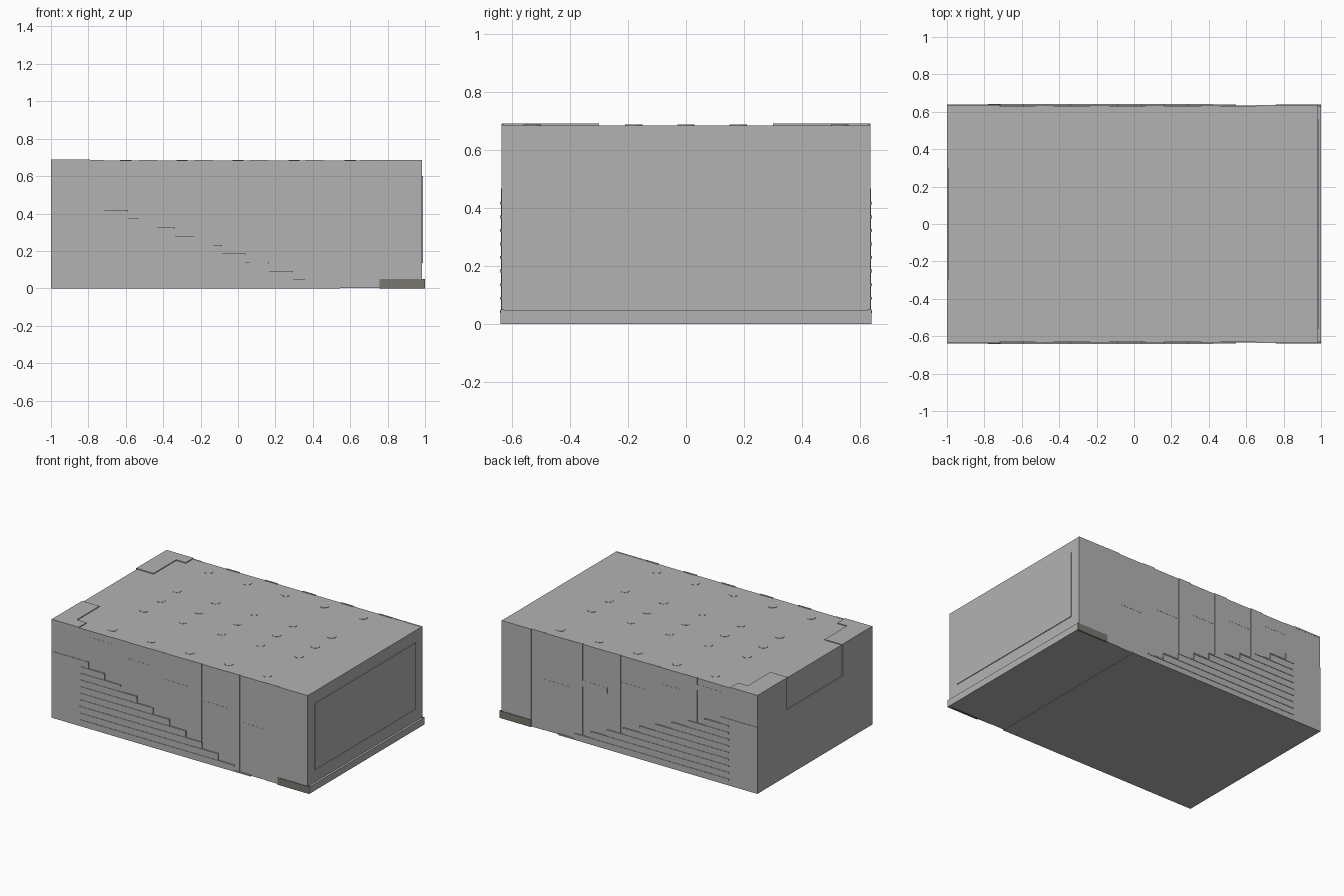
import bpy, bmesh

if "Cube" in bpy.data.objects:
    bpy.data.objects.remove(bpy.data.objects["Cube"])

def material(name, c):
    m = bpy.data.materials.new(name)
    m.diffuse_color = (*c, 1)
    m.use_nodes = True
    m.node_tree.nodes["Principled BSDF"].inputs["Base Color"].default_value = m.diffuse_color
    return m

GREY = material("wall grey", (0.45, 0.45, 0.45))
BROWN = material("plinth warm grey", (0.19, 0.185, 0.16))

def finish(name, bm, mat):
    bmesh.ops.recalc_face_normals(bm, faces=bm.faces)
    me = bpy.data.meshes.new(name)
    bm.to_mesh(me)
    bm.free()
    me.materials.append(mat)
    ob = bpy.data.objects.new(name, me)
    bpy.context.collection.objects.link(ob)
    return ob

def add_box(bm, x0, x1, y0, y1, z0, z1):
    vs = bmesh.ops.create_cube(bm, size=1)["verts"]
    for v in vs:
        v.co.x = x1 if v.co.x > 0 else x0
        v.co.y = y1 if v.co.y > 0 else y0
        v.co.z = z1 if v.co.z > 0 else z0

def boxes(name, items, mat=GREY):
    bm = bmesh.new()
    for b in items:
        add_box(bm, *b)
    return finish(name, bm, mat)

# Main block and base
boxes("main_block", [(-0.995, 0.985, -0.632, 0.632, 0.003, 0.684)])
boxes("base_plate", [(-0.996, 0.54, -0.632, 0.632, 0.0, 0.02)])

# Right end panel and low ledge
boxes("end_panel", [(0.98, 0.99, -0.56, 0.56, 0.135, 0.6)])
boxes("end_ledge", [(0.98, 1.0, -0.638, 0.638, 0.0, 0.048)])
# Left end band below the stair line
boxes("left_band", [(-1.0, -0.99, -0.638, 0.638, 0.0, 0.466)])

STEP, RISE = 0.126, 0.0466
for side, s in (("front", -1), ("back", 1)):
    def wall(x0, x1, z0, z1, out, base=0.625):
        ya, yb = sorted((s * base, s * out))
        return (x0, x1, ya, yb, z0, z1)

    # Wall pillars between the windows, end pier
    px = [-0.53 + 0.296 * i for i in range(5)]
    boxes(side + "_pillars", [wall(x, x + 0.1, 0.003, 0.687, 0.635) for x in px])
    boxes(side + "_pier", [wall(0.756, 0.985, 0.003, 0.685, 0.636)])
    boxes(side + "_corner_wall", [wall(-0.997, -0.72, 0.4, 0.685, 0.635)])

    # Window slits stepping down with the stair
    boxes(side + "_windows", [wall(-0.72 + 0.296 * i, -0.53 + 0.296 * i,
                                   0.6 - 0.07 * i, 0.64 - 0.07 * i, 0.633)
                              for i in range(5)])

    # Stepped seating flank with projecting treads
    steps, treads = [wall(-1.0, -0.715, 0.0, 0.466, 0.638)], []
    for i in range(1, 10):
        z, x = 0.466 - RISE * i, -0.715 + STEP * i
        steps.append(wall(-0.72, x, z - RISE, z, 0.638))
        treads.append(wall(-0.78, x, z - 0.009, z, 0.641))
    steps.append(wall(-0.72, 0.545, 0.0, 0.01, 0.638))
    boxes(side + "_steps", steps)
    boxes(side + "_treads", treads)

    # Plinth at the right end
    boxes(side + "_plinth", [wall(0.756, 0.9995, 0.0, 0.05, 0.64)], BROWN)

    # Raised L-shaped roof corner and its wall return
    boxes(side + "_roof_corner", [wall(-1.0, -0.865, 0.68, 0.69, 0.636, 0.3),
                                  wall(-0.87, -0.79, 0.68, 0.69, 0.636, 0.55)])
    boxes(side + "_corner_return", [wall(-1.0, -0.99, 0.466, 0.69, 0.636, 0.31)])

# Shallow round roof caps
bm = bmesh.new()
for x in (-0.6, -0.3, 0.0, 0.3, 0.6):
    for y in (-0.53, -0.18, 0.0, 0.18, 0.53):
        vs = bmesh.ops.create_cone(bm, cap_ends=True, segments=12, radius1=0.03,
                                   radius2=0.03, depth=0.006)["verts"]
        bmesh.ops.translate(bm, verts=vs, vec=(x, y, 0.683))
finish("roof_caps", bm, GREY)
